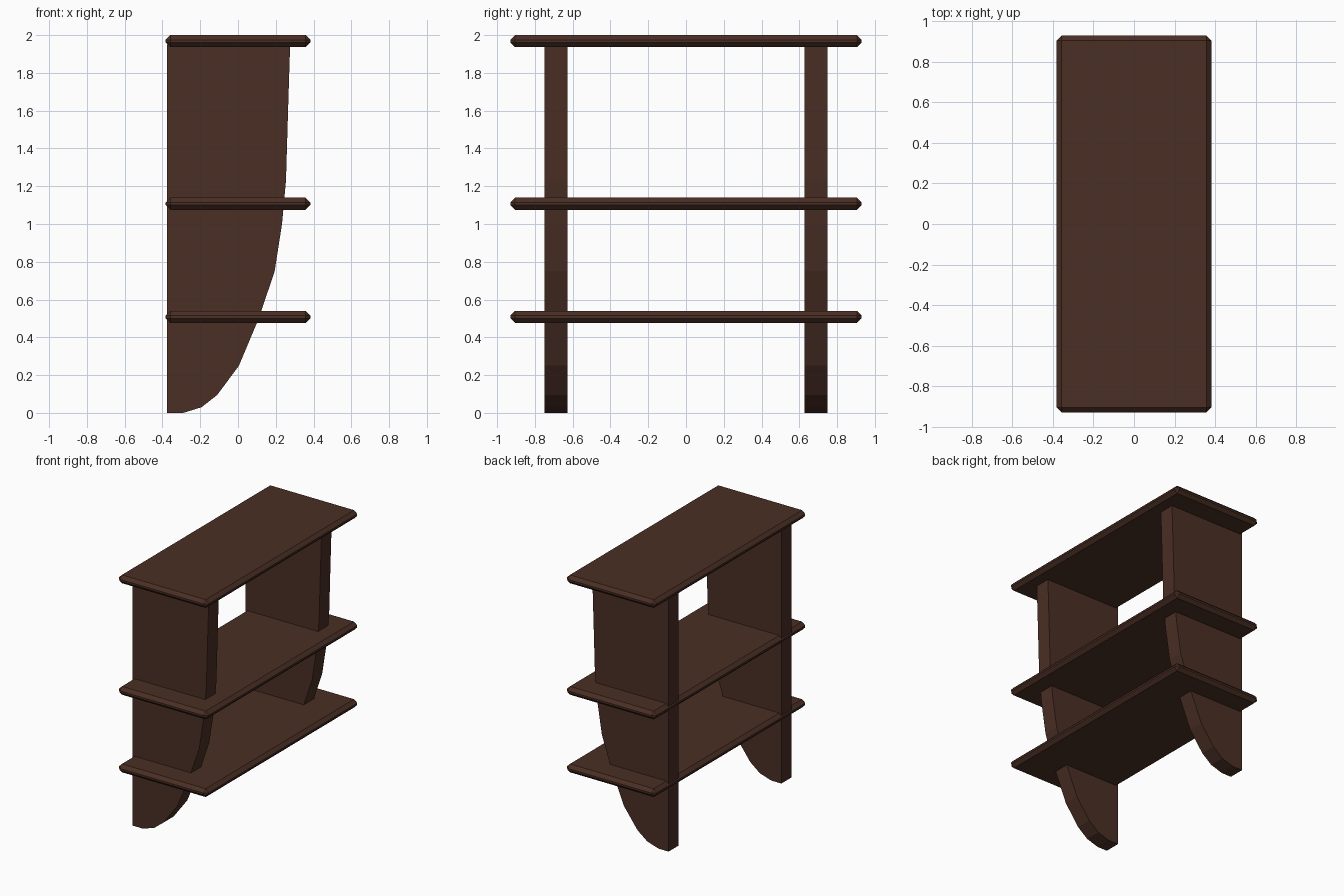
import bpy, bmesh

if "Cube" in bpy.data.objects:
    bpy.data.objects.remove(bpy.data.objects["Cube"])

wood = bpy.data.materials.new("dark_wood")
wood.diffuse_color = (0.068, 0.028, 0.018, 1)
wood.use_nodes = True
wood.node_tree.nodes["Principled BSDF"].inputs["Base Color"].default_value = wood.diffuse_color


def finish(name, bm):
    bmesh.ops.recalc_face_normals(bm, faces=bm.faces)
    mesh = bpy.data.meshes.new(name)
    bm.to_mesh(mesh)
    bm.free()
    mesh.materials.append(wood)
    obj = bpy.data.objects.new(name, mesh)
    bpy.context.collection.objects.link(obj)
    return obj


def shelf(name, z):
    # flat board with chamfered edges
    bm = bmesh.new()
    bmesh.ops.create_cube(bm, size=1)
    bmesh.ops.scale(bm, vec=(0.766, 1.86, 0.064), verts=bm.verts)
    bmesh.ops.bevel(bm, geom=bm.edges[:], offset=0.025, offset_type='OFFSET',
                    segments=1, profile=0.5, affect='EDGES')
    finish(name, bm).location.z = z


def side_panel(name, y):
    # upright board with a straight back and a curved front edge
    profile = [(-0.376, 0), (-0.29, 0), (-0.193, 0.03), (-0.11, 0.095),
               (0.005, 0.25), (0.11, 0.5), (0.194, 0.75), (0.233, 1.0),
               (0.254, 1.23), (0.265, 1.6), (0.276, 1.95), (-0.376, 1.95)]
    bm = bmesh.new()
    face = bm.faces.new([bm.verts.new((x, y - 0.0615, z)) for x, z in profile])
    ext = bmesh.ops.extrude_face_region(bm, geom=[face])
    top = [v for v in ext["geom"] if isinstance(v, bmesh.types.BMVert)]
    bmesh.ops.translate(bm, vec=(0, 0.123, 0), verts=top)
    # keep the near cap closed
    bmesh.ops.holes_fill(bm, edges=[e for e in bm.edges if e.is_boundary], sides=0)
    finish(name, bm)


# three shelves
for name, z in (("lower_shelf", 0.508), ("middle_shelf", 1.107), ("top_shelf", 1.968)):
    shelf(name, z)

# two side supports
for name, y in (("front_side_panel", -0.688), ("back_side_panel", 0.688)):
    side_panel(name, y)
